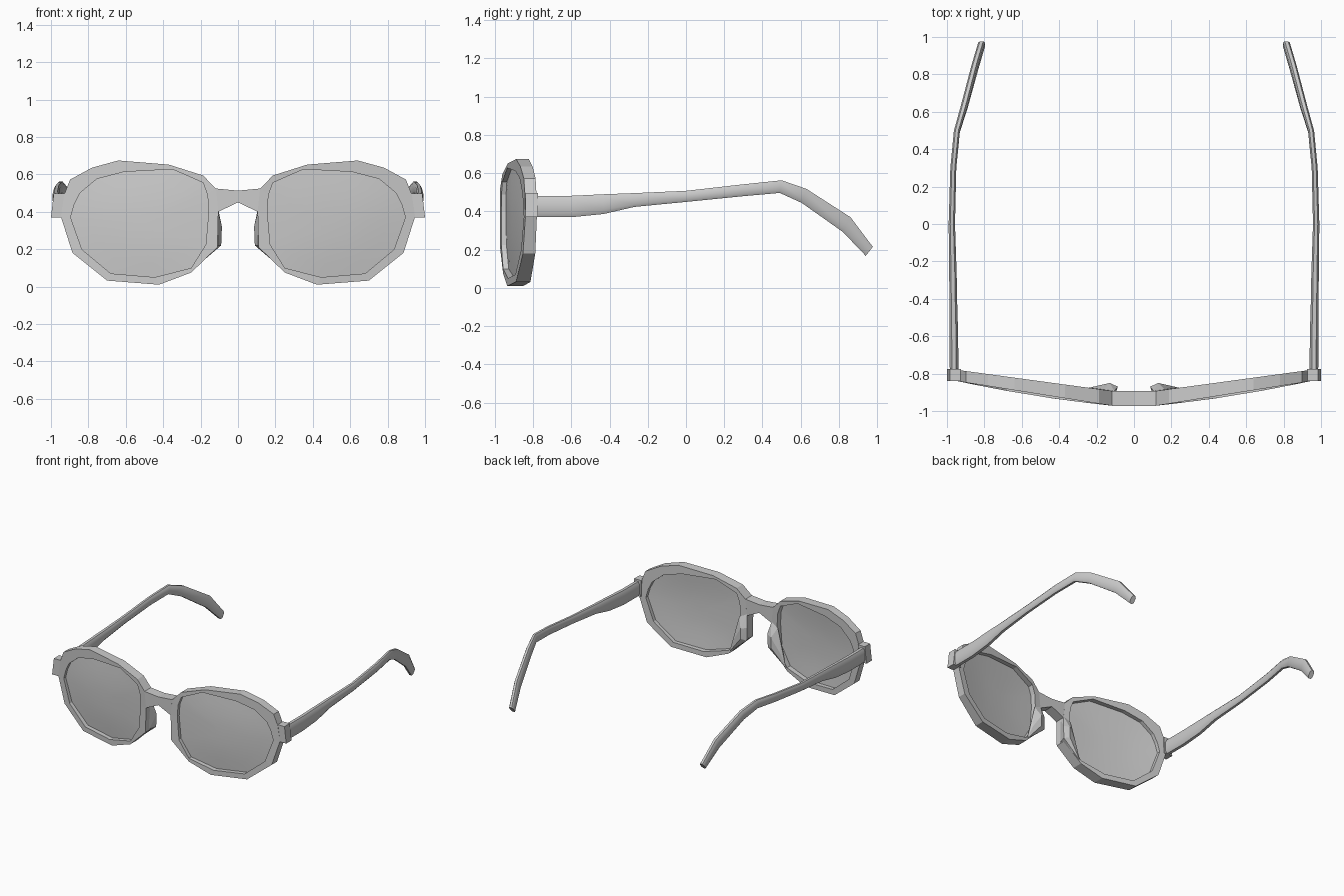
import bpy, bmesh, math
from mathutils import Vector

if "Cube" in bpy.data.objects:
    bpy.data.objects.remove(bpy.data.objects["Cube"])


def make(name, verts, faces=None, mirror=True, smooth=False):
    """Mesh object from verts; without faces, use the convex hull."""
    bm = bmesh.new()
    vs = [bm.verts.new(v) for v in verts]
    if faces:
        for f in faces:
            bm.faces.new([vs[i] for i in f])
    else:
        res = bmesh.ops.convex_hull(bm, input=vs)
        junk = [g for g in res["geom_interior"] if isinstance(g, bmesh.types.BMVert)]
        bmesh.ops.delete(bm, geom=junk, context='VERTS')
    bmesh.ops.recalc_face_normals(bm, faces=bm.faces[:])
    me = bpy.data.meshes.new(name)
    bm.to_mesh(me)
    bm.free()
    ob = bpy.data.objects.new(name, me)
    bpy.context.collection.objects.link(ob)
    if smooth:
        bpy.ops.object.select_all(action='DESELECT')
        ob.select_set(True)
        bpy.context.view_layer.objects.active = ob
        bpy.ops.object.shade_smooth_by_angle(angle=math.radians(50))
    if mirror:
        ob.modifiers.new("mirror", 'MIRROR')
    return ob


def tube(loops, closed=False):
    """Faces joining equal loops; closed joins last to first, else caps ends."""
    n, m = len(loops[0]), len(loops)
    faces = [(k * n + i, k * n + (i + 1) % n,
              (k + 1) % m * n + (i + 1) % n, (k + 1) % m * n + i)
             for k in range(m if closed else m - 1) for i in range(n)]
    if not closed:
        faces += [tuple(range(n)), tuple(range((m - 1) * n, m * n))]
    return [v for lp in loops for v in lp], faces


# The front is swept back from the bridge towards the hinges
def front_y(x, z=0.5):
    t = max(0, (x - 0.115) / 0.83)
    return -0.972 + 0.132 * t - 0.012 * math.sin(math.pi * min(t, 1)) * (z < 0.3)


def back_y(x):
    return -0.893 + 0.113 * max(0, (x - 0.115) / 0.83)


# Rim: outer and inner outline pairs (x, z)
outer = [(.118, .524), (.187, .594), (.37, .652), (.64, .674), (.78, .636),
         (.898, .572), (.93, .49), (.947, .374), (.885, .18), (.70, .032),
         (.422, .01), (.25, .075), (.11, .21), (.105, .40)]
inner = [(.163, .49), (.187, .555), (.35, .627), (.61, .613), (.755, .575),
         (.845, .50), (.875, .44), (.895, .37), (.834, .198), (.68, .07),
         (.444, .05), (.25, .10), (.172, .225), (.157, .40)]
outer[0] = (.118, .524)
front = lambda pts: [(x, front_y(x, z), z) for x, z in pts]
back = lambda pts: [(x, back_y(x), z) for x, z in pts]
make("rim", *tube([front(outer), front(inner), back(inner), back(outer)], True))

# Lens: thin, gently bulged pane set into the rim
cx, cz = .53, .34
def lens_loop(s, off):
    pts = []
    for x, z in inner:
        px, pz = cx + (x - cx) * s, cz + (z - cz) * s
        y = front_y(px) + off - 0.018 * (1 - min(s, 1) ** 2)
        pts.append((px, y, pz))
    return pts
scales = [.25, .5, .75, 1.01]
loops = [lens_loop(s, .024) for s in scales] + [lens_loop(s, .036) for s in scales[::-1]]
make("lens", *tube(loops), smooth=True)

# Bridge
prof = [(-.118, .524), (0, .513), (.118, .524), (.105, .40), (0, .45), (-.105, .40)]
make("bridge", *tube([[(x, y, z) for x, z in prof] for y in (-.972, -.893)]), mirror=False)

# Nose pad
make("nose_pad", [(.108, -.93, .40), (.108, -.93, .22), (.105, -.893, .41),
                  (.086, -.87, .32), (.09, -.87, .22), (.13, -.85, .31),
                  (.13, -.85, .23), (.165, -.885, .38), (.20, -.866, .20),
                  (.24, -.875, .095), (.23, -.90, .10)])

# Hinge block
make("hinge_block", [(x, y, z) for y in (-.84, -.775)
                     for x, z in ((.93, .37), (1.0, .37), (.985, .497), (.925, .497))])

# Temple arm: stations of (top y, top z, bottom y, bottom z, centre x, half width)
stations = [(-.785, .482, -.785, .37, .962, .023), (-.6, .482, -.6, .37, .963, .023),
            (-.43, .490, -.43, .387, .966, .021), (-.27, .496, -.27, .424, .968, .02),
            (0, .508, 0, .45, .974, .017), (.3, .542, .3, .48, .966, .016),
            (.5, .563, .49, .497, .947, .016), (.63, .518, .605, .445, .91, .018),
            (.86, .37, .82, .293, .85, .018), (.977, .215, .94, .168, .815, .018)]
section = [(-.5, 1), (.5, 1), (1, .6), (1, -.6), (.5, -1), (-.5, -1), (-1, -.6), (-1, .6)]
loops = []
for ty, tz, by, bz, x, w in stations:
    t, b = Vector((x, ty, tz)), Vector((x, by, bz))
    loops.append([(t + b) / 2 + (t - b) / 2 * v + Vector((w * u, 0, 0)) for u, v in section])
make("temple_arm", *tube(loops), smooth=True)
